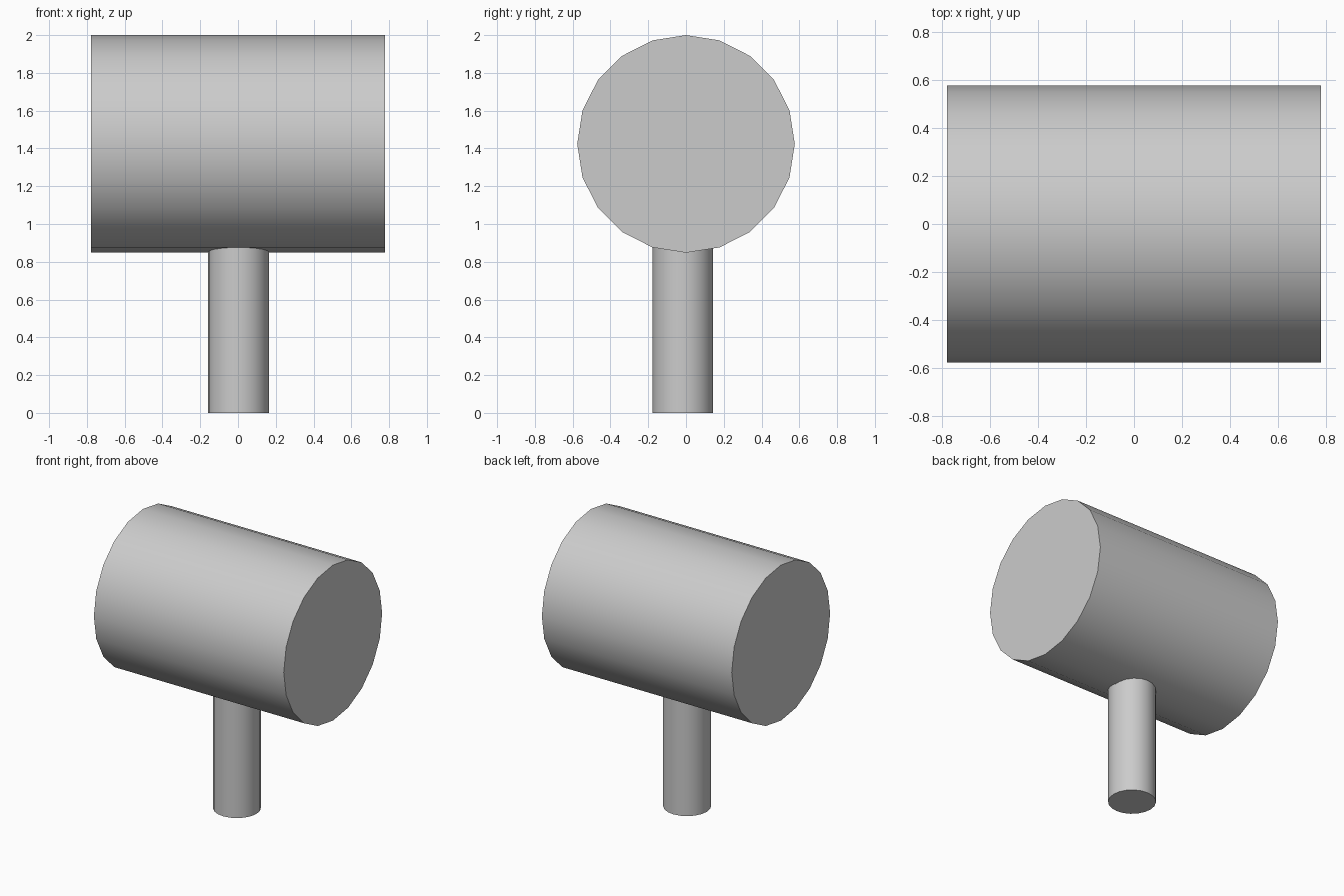
import bpy
from math import pi, radians

if "Cube" in bpy.data.objects:
    bpy.data.objects.remove(bpy.data.objects["Cube"])


def cylinder(name, radius, length, location, rotation=(0, 0, 0)):
    bpy.ops.mesh.primitive_cylinder_add(vertices=20, radius=radius, depth=length,
                                        location=location, rotation=rotation)
    obj = bpy.context.object
    obj.name = name
    bpy.ops.object.transform_apply(location=False, rotation=True, scale=True)
    bpy.ops.object.shade_smooth_by_angle(angle=radians(30))
    return obj


# Mallet head lying along x
cylinder("mallet_head", 0.576, 1.556, (0, 0, 1.424), (0, pi / 2, 0))

# Upright handle, slightly off centre, its top buried in the head
handle_top = 0.95
cylinder("handle", 0.161, handle_top, (0.003, -0.017, handle_top / 2))
